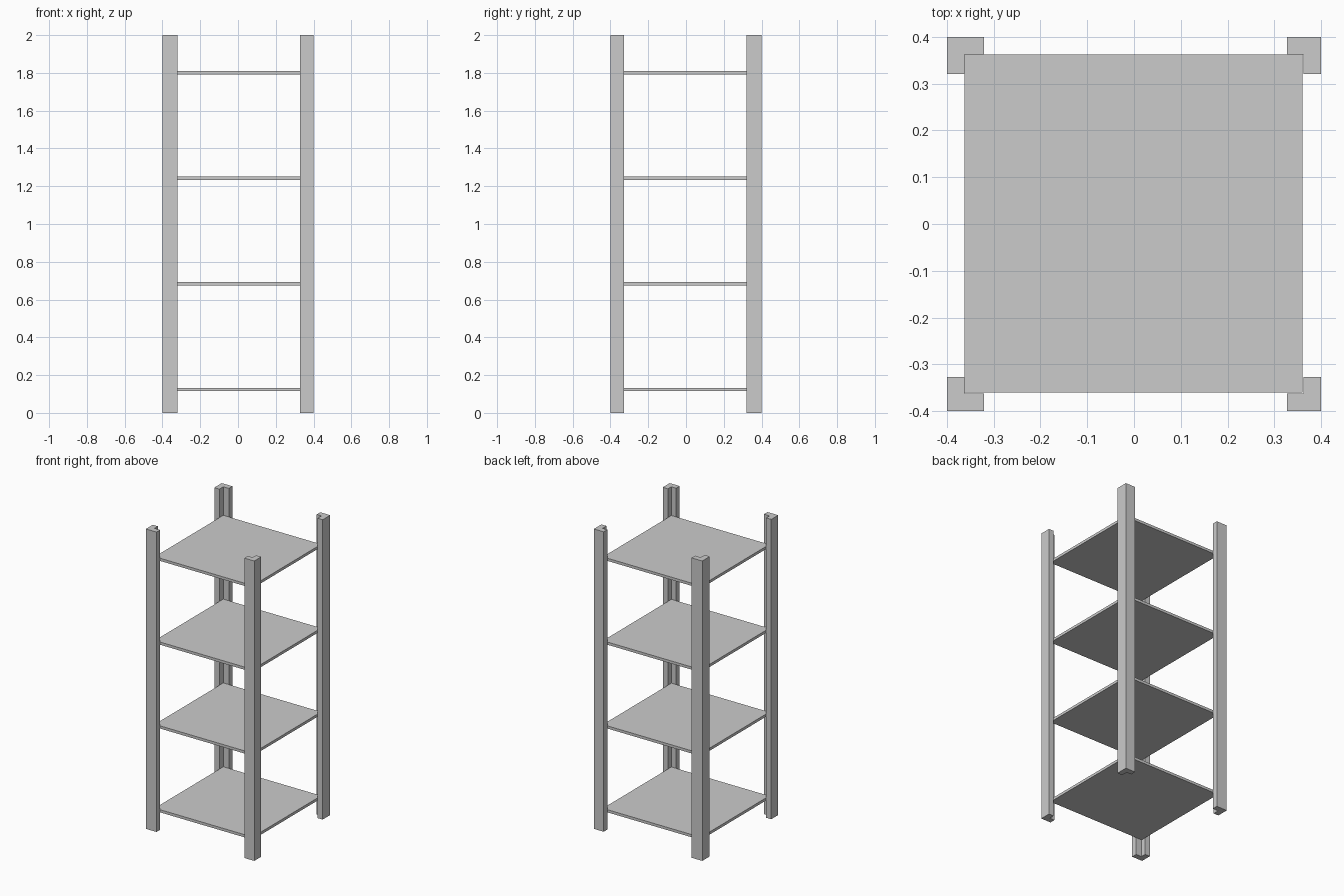
import bpy, bmesh

if "Cube" in bpy.data.objects:
    bpy.data.objects.remove(bpy.data.objects["Cube"])

H = 2.0        # post height
OUT = 0.40     # outer face of the posts
IN = 0.3625    # inner face of the angle posts


def prism(name, pts, z0, z1):
    """Extrude a flat outline from z0 up to z1."""
    bm = bmesh.new()
    face = bm.faces.new([bm.verts.new((x, y, z0)) for x, y in pts])
    top = bmesh.ops.extrude_face_region(bm, geom=[face])
    verts = [g for g in top["geom"] if isinstance(g, bmesh.types.BMVert)]
    bmesh.ops.translate(bm, verts=verts, vec=(0, 0, z1 - z0))
    bmesh.ops.recalc_face_normals(bm, faces=bm.faces[:])
    me = bpy.data.meshes.new(name)
    bm.to_mesh(me)
    bm.free()
    ob = bpy.data.objects.new(name, me)
    bpy.context.collection.objects.link(ob)
    return ob


# Four L-section corner posts, opening towards the centre
for sy, side_y, ey in ((-1, "front", 0.327), (1, "back", 0.321)):
    for sx, side_x, ex in ((-1, "left", 0.321), (1, "right", 0.327)):
        outline = [(OUT, OUT), (ex, OUT), (ex, IN), (IN, IN), (IN, ey), (OUT, ey)]
        prism(f"{side_y}_{side_x}_post", [(sx * x, sy * y) for x, y in outline], 0, H)

# Four square shelves resting in the posts, touching the back left corner
x0, x1, y0, y1 = -0.3622, 0.360, -0.360, 0.3622
for i in range(4):
    z = 0.124 + i * 0.559
    prism(f"shelf_{i + 1}", [(x0, y0), (x1, y0), (x1, y1), (x0, y1)], z - 0.009, z + 0.009)
